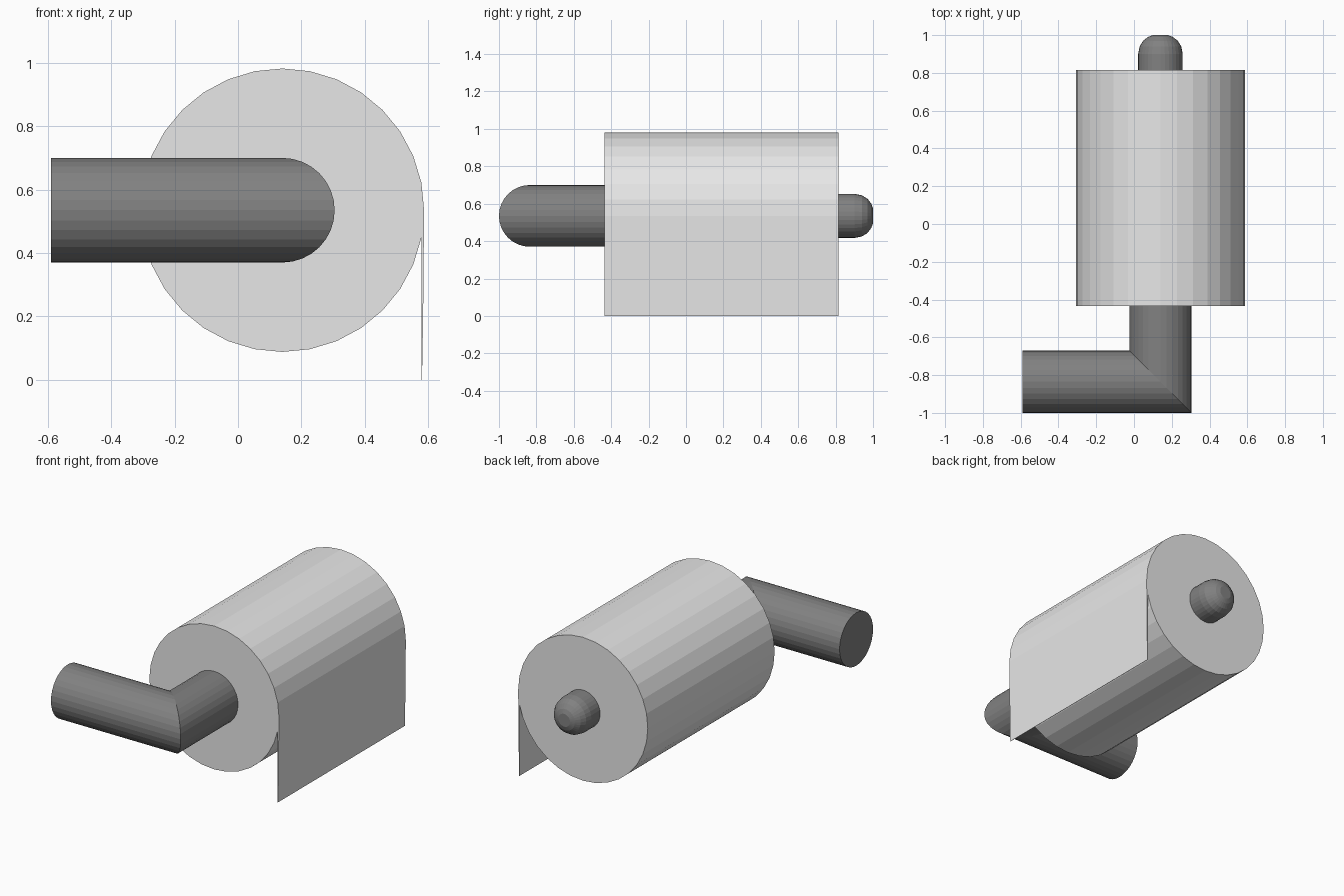
import bpy, bmesh
from math import sin, cos, tau

cube = bpy.data.objects.get("Cube")
if cube:
    bpy.data.objects.remove(cube)

SIDES = 32
CX, CZ = 0.14, 0.535          # shared axis of roll and bar
ARM_R, ARM_Y = 0.165, -0.835
ROLL_R = 0.447
ROLL_FRONT, ROLL_BACK = -0.435, 0.815


def material(name, value):
    mat = bpy.data.materials.new(name)
    mat.use_nodes = True
    colour = (value, value, value, 1)
    mat.diffuse_color = colour
    mat.node_tree.nodes["Principled BSDF"].inputs["Base Color"].default_value = colour
    return mat


def circle(radius):
    return [(radius * cos(tau * i / SIDES), radius * sin(tau * i / SIDES))
            for i in range(SIDES)]


def loft(name, rings, mat):
    """Skin a list of equal-length rings and cap both ends."""
    bm = bmesh.new()
    loops = [[bm.verts.new(p) for p in ring] for ring in rings]
    for a, b in zip(loops, loops[1:]):
        for i in range(len(a)):
            j = (i + 1) % len(a)
            bm.faces.new((a[i], a[j], b[j], b[i]))
    bm.faces.new(loops[0])
    bm.faces.new(loops[-1])
    bmesh.ops.recalc_face_normals(bm, faces=bm.faces)
    mesh = bpy.data.meshes.new(name)
    bm.to_mesh(mesh)
    bm.free()
    mesh.materials.append(mat)
    obj = bpy.data.objects.new(name, mesh)
    bpy.context.collection.objects.link(obj)
    return obj


paper = material("pale paper", 0.8)
metal = material("dark grey metal", 0.22)

# Paper roll with its hanging sheet, one extruded profile
profile = [(CX + u, CZ + v) for u, v in circle(ROLL_R)]
edge_x, inner_x = profile[0][0], profile[-1][0]
profile += [(inner_x, 0.0), (inner_x + 0.002, 0.0), (edge_x - 0.003, 0.2)]
loft("paper_roll", [[(x, y, z) for x, z in profile]
                    for y in (ROLL_FRONT, ROLL_BACK)], paper)

# Mitred wall arm turning into the roll
ring = circle(ARM_R)
loft("holder_arm", [
    [(-0.59, ARM_Y + u, CZ + v) for u, v in ring],
    [(CX - u, ARM_Y + u, CZ + v) for u, v in ring],
    [(CX - u, ROLL_FRONT + 0.05, CZ + v) for u, v in ring]], metal)

# Rounded end of the bar behind the roll
steps = [(ROLL_BACK - 0.05, 0.118), (0.90, 0.118), (0.94, 0.11),
         (0.97, 0.092), (0.99, 0.066), (1.0, 0.04)]
loft("bar_end", [[(CX + u, y, CZ + v) for u, v in circle(r)]
                 for y, r in steps], metal)
